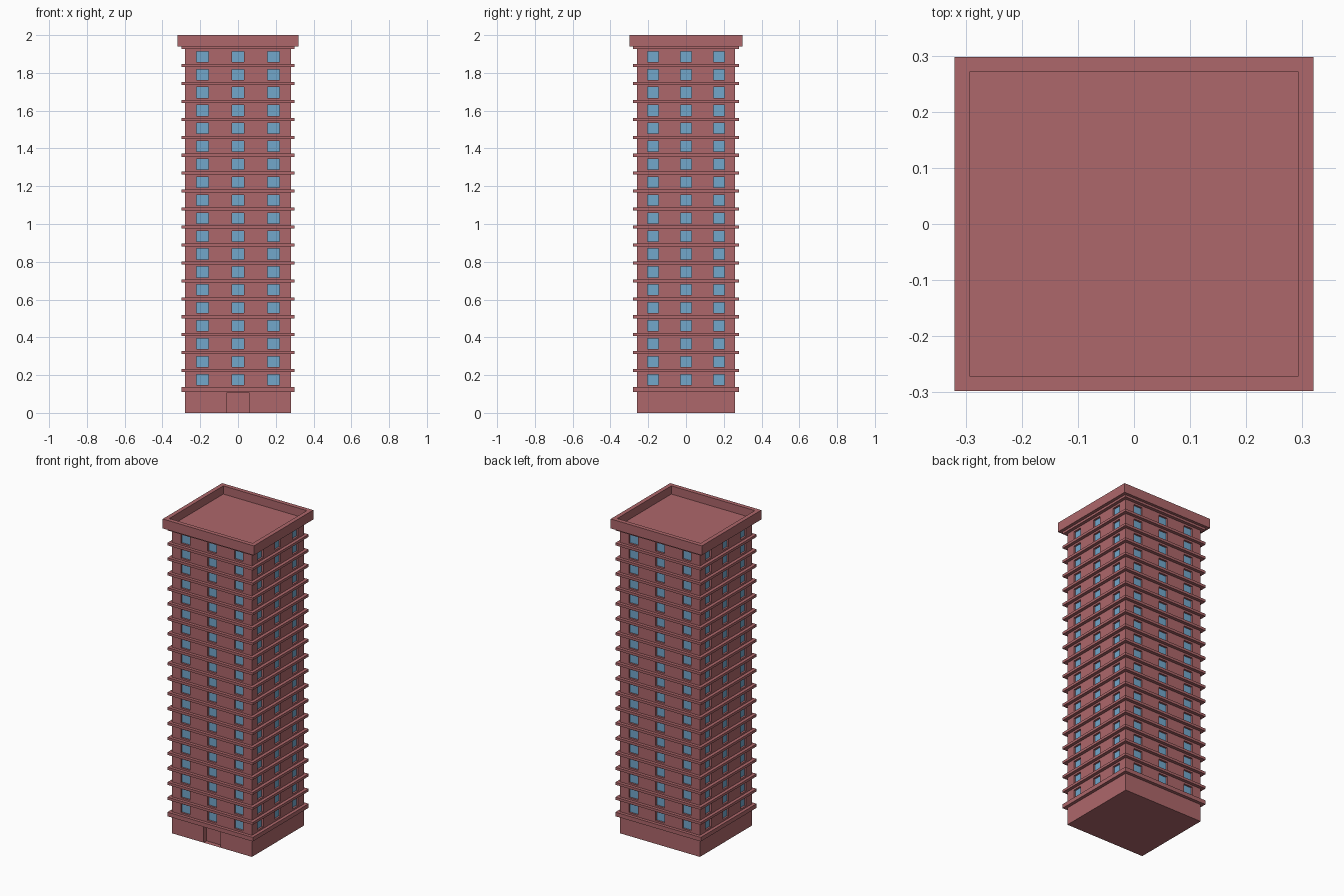
import bpy, bmesh
from math import pi
from mathutils import Matrix, Vector

if "Cube" in bpy.data.objects:
    bpy.data.objects.remove(bpy.data.objects["Cube"])

HX, HY, TOP = 0.28, 0.26, 1.945
FLOORS, STEP = 19, 0.095
WIN_Z, WIN_H = 0.176, 0.056


def material(name, col):
    m = bpy.data.materials.new(name)
    m.diffuse_color = col
    m.use_nodes = True
    m.node_tree.nodes["Principled BSDF"].inputs["Base Color"].default_value = m.diffuse_color
    return m


brick = material("brick", (0.42, 0.135, 0.145, 1))
glass = material("glass", (0.17, 0.39, 0.60, 1))


def finish(name, bm, mats):
    bmesh.ops.remove_doubles(bm, verts=bm.verts, dist=1e-5)
    me = bpy.data.meshes.new(name)
    bm.to_mesh(me)
    bm.free()
    for m in mats:
        me.materials.append(m)
    ob = bpy.data.objects.new(name, me)
    bpy.context.collection.objects.link(ob)
    return ob


def slab(name, hx, hy, z0, z1):
    bm = bmesh.new()
    bmesh.ops.create_cube(bm, size=1, matrix=Matrix.Translation((0, 0, (z0 + z1) / 2))
                          @ Matrix.Diagonal((2 * hx, 2 * hy, z1 - z0, 1)))
    return finish(name, bm, [brick])


def panel(bm, rot, dist, us, zs, is_hole, depth, mat):
    """Wall panel facing -y before rotation; hole cells are pushed inwards."""
    def quad(pts, mi=0):
        bm.faces.new([bm.verts.new(rot @ Vector(p)) for p in pts]).material_index = mi
    for i, (a, b) in enumerate(zip(us, us[1:])):
        for j, (c, d) in enumerate(zip(zs, zs[1:])):
            o = [(a, -dist, c), (b, -dist, c), (b, -dist, d), (a, -dist, d)]
            if not is_hole(i, j):
                quad(o)
                continue
            n = [(u, -dist + depth, z) for u, _, z in o]
            for k in range(4):
                m = (k + 1) % 4
                quad([o[k], o[m], n[m], n[k]])
            quad(n, mat)


# Tower walls with recessed windows, and a base with a recessed doorway
bm = bmesh.new()
zs = [0.12]
for f in range(FLOORS):
    zc = WIN_Z + f * STEP
    zs += [zc - WIN_H / 2, zc + WIN_H / 2]
zs.append(TOP)
for side in range(4):
    rot = Matrix.Rotation(side * pi / 2, 3, 'Z')
    half, dist = (HX, HY) if side % 2 == 0 else (HY, HX)
    us = [-half]
    for c in (-0.67 * half, 0, 0.67 * half):
        us += [c - 0.11 * half, c + 0.11 * half]
    us.append(half)
    panel(bm, rot, dist, us, zs, lambda i, j: i % 2 and j % 2, 0.012, 1)
    if side == 0:
        panel(bm, rot, dist, [-half, -0.06, 0.06, half], [0, 0.105, 0.12],
              lambda i, j: i == 1 and j == 0, 0.03, 0)
    else:
        panel(bm, rot, dist, [-half, half], [0, 0.12], lambda i, j: False, 0, 0)
# Underside
bm.faces.new([bm.verts.new((x * HX, y * HY, 0))
              for x, y in ((-1, -1), (-1, 1), (1, 1), (1, -1))])
finish("tower_walls", bm, [brick, glass])

# Ledges between floors
slab("base_ledge", 0.30, 0.28, 0.111, 0.137)
for f in range(FLOORS):
    z = 0.224 + f * STEP
    slab(f"floor_ledge_{f + 1}", 0.30, 0.28, z - 0.008, z + 0.008)

# Roof parapet with sunken roof
roof = slab("roof_parapet", 0.32, 0.298, 1.94, 2.0)
bm = bmesh.new()
bm.from_mesh(roof.data)
top = max(bm.faces, key=lambda f: f.calc_center_median().z)
bmesh.ops.inset_region(bm, faces=[top], thickness=0.038)
ext = bmesh.ops.extrude_discrete_faces(bm, faces=[top])["faces"]
bmesh.ops.translate(bm, verts=ext[0].verts, vec=(0, 0, -0.052))
bm.to_mesh(roof.data)
bm.free()
